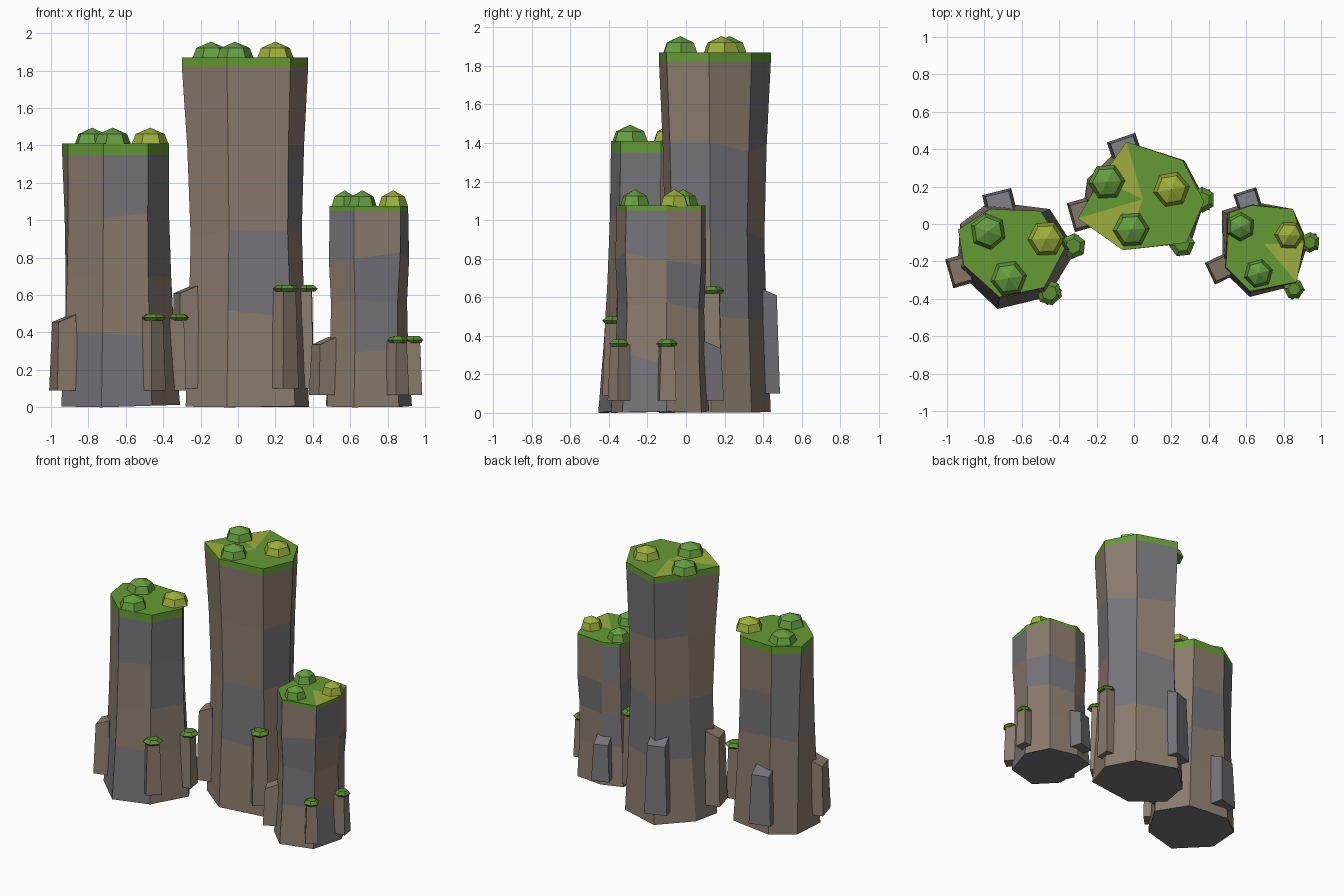
import bpy, bmesh, math, random
from mathutils import Vector

random.seed(4)
cube = bpy.data.objects.get("Cube")
if cube:
    bpy.data.objects.remove(cube, do_unlink=True)


def material(name, rgb):
    m = bpy.data.materials.new(name)
    m.use_nodes = True
    m.diffuse_color = (*rgb, 1)
    m.node_tree.nodes["Principled BSDF"].inputs["Base Color"].default_value = (*rgb, 1)
    return m


BROWN = material("brown rock", (0.26, 0.20, 0.155))
GREY = material("grey rock", (0.18, 0.175, 0.19))
GRASS = material("grass green", (0.13, 0.33, 0.035))
LIME = material("lime grass", (0.34, 0.43, 0.045))
LEAF = material("shrub green", (0.13, 0.34, 0.05))
MOSS = material("moss green", (0.10, 0.27, 0.03))


def finish(bm, name, mats):
    bmesh.ops.recalc_face_normals(bm, faces=bm.faces)
    mesh = bpy.data.meshes.new(name)
    bm.to_mesh(mesh)
    bm.free()
    for m in mats:
        mesh.materials.append(m)
    ob = bpy.data.objects.new(name, mesh)
    bpy.context.collection.objects.link(ob)


def loft(bm, rings, rule):
    """Skin a stack of rings; rule(column, row) gives the material index."""
    rows = [[bm.verts.new(p) for p in ring] for ring in rings]
    n = len(rows[0])
    for r in range(len(rows) - 1):
        for c in range(n):
            d = (c + 1) % n
            f = bm.faces.new((rows[r][c], rows[r][d], rows[r + 1][d], rows[r + 1][c]))
            f.material_index = rule(c, r)
    return rows


def pillar(name, base, top, levels, waists, cap_top, columns, lime):
    """Faceted column with mixed rock faces and a thin grass cap."""
    n = len(base)
    rings = []
    for i, (z, w) in enumerate(zip(levels, waists)):
        t = z / levels[-1]
        pts = [Vector(b).lerp(Vector(p), t) for b, p in zip(base, top)]
        mid = sum(pts, Vector((0, 0))) / n
        wobble = 0.03 if 0 < i < len(levels) - 1 else 0
        if i == 0:
            heights = [random.uniform(0, 0.015) for _ in pts]
            heights[1] = 0
        else:
            heights = [z + random.uniform(-wobble, wobble) for _ in pts]
        rings.append([(*(mid + (p - mid) * w), h) for p, h in zip(pts, heights)])
    bm = bmesh.new()
    rows = loft(bm, rings, lambda c, r: int(columns[c][r] == "g"))
    bm.faces.new(rows[0][::-1]).material_index = 1
    finish(bm, name + "_pillar", [BROWN, GREY])

    # grass cap, fanned from its centre so patches can differ
    bm = bmesh.new()
    rim = [(p[0], p[1], cap_top) for p in rings[-1]]
    rows = loft(bm, [rings[-1], rim], lambda c, r: 0)
    centre = bm.verts.new(sum((Vector(p) for p in rim), Vector()) / n)
    for c in range(n):
        f = bm.faces.new((rows[1][c], rows[1][(c + 1) % n], centre))
        f.material_index = int(c in lime)
    finish(bm, name + "_grass_cap", [GRASS, LIME])


def ring(x, y, z, r, turn, n=6):
    return [(x + r * math.cos(turn + math.tau * k / n),
             y + r * math.sin(turn + math.tau * k / n), z) for k in range(n)]


def shrub(name, x, y, z, r, h, mat):
    """Six-sided flattened dome."""
    turn = random.uniform(0, 1)
    bm = bmesh.new()
    rows = loft(bm, [ring(x, y, z - 0.005, r, turn),
                     ring(x, y, z + h * 0.6, r * 0.78, turn)], lambda c, r: 0)
    tip = bm.verts.new((x, y, z + h))
    for c in range(6):
        bm.faces.new((rows[1][c], rows[1][(c + 1) % 6], tip))
    bm.faces.new(rows[0][::-1])
    finish(bm, name, [mat])


def rock(name, x, y, angle, width, depth, z0, z1, slope, mat):
    """Tapered block leaning on a pillar, its top sloping outward."""
    out = Vector((math.cos(angle), math.sin(angle), 0))
    side = Vector((-out.y, out.x, 0))
    rings = []
    for z, s, drop in ((z0, 1, 0), (z1, 0.8, slope)):
        rings.append([Vector((x, y, z - (drop if o > 0 else 0))) + out * o * depth * s / 2
                      + side * k * width * s / 2
                      for o, k in ((1, -1), (1, 1), (-1, 1), (-1, -1))])
    bm = bmesh.new()
    rows = loft(bm, rings, lambda c, r: 0)
    bm.faces.new(rows[0][::-1])
    bm.faces.new(rows[1])
    finish(bm, name, [mat])


def moss(name, x, y, z, r):
    """Thin six-sided pad on a ledge."""
    turn = random.uniform(0, 1)
    bm = bmesh.new()
    rows = loft(bm, [ring(x, y, z - 0.015, r * 0.8, turn), ring(x, y, z, r, turn),
                     ring(x, y, z + 0.02, r * 0.6, turn)], lambda c, r: 0)
    bm.faces.new(rows[0][::-1])
    bm.faces.new(rows[-1])
    finish(bm, name, [MOSS])


# the three pillars
pillar("tall",
       [(-.28, .03), (-.06, -.14), (.305, -.1), (.38, .13), (.27, .34), (-.04, .44), (-.25, .24)],
       [(-.3, .03), (-.06, -.14), (.28, -.1), (.375, .12), (.26, .34), (-.04, .44), (-.18, .24)],
       [0, .5, .92, 1.38, 1.82], [1, .93, .89, .93, 1], 1.87,
       ["bbbb", "bgbb", "bbgb", "bggb", "bgbg", "bgbg", "bgbb"], {5, 0})
pillar("left",
       [(-.945, -.25), (-.73, -.455), (-.46, -.39), (-.31, -.14), (-.45, .08), (-.77, .12), (-.93, 0)],
       [(-.91, -.22), (-.72, -.39), (-.48, -.34), (-.37, -.13), (-.5, .07), (-.77, .08), (-.94, -.03)],
       [0, .4, .7, 1.03, 1.35], [1, .96, .95, .96, 1], 1.41,
       ["gbbb", "gbbg", "bbgg", "bgbb", "bbgb", "bbgg", "bbbb"], set())
pillar("short",
       [(.475, -.25), (.62, -.39), (.86, -.33), (.93, -.1), (.85, .08), (.63, .12), (.47, .07)],
       [(.49, -.23), (.62, -.36), (.87, -.31), (.91, -.1), (.85, .08), (.63, .1), (.51, .06)],
       [0, .28, .55, .8, 1.05], [1, .94, .93, 1, 1], 1.075,
       ["bbbg", "bggb", "gbbg", "bbgb", "bbgb", "bgbg", "bbgb"], {2})

# shrubs on the caps, one lime one per pillar
caps = {
    "tall": (1.87, .1, [(-.145, .225), (-.015, -.03), (.2, .185)]),
    "left": (1.41, .1, [(-.78, -.04), (-.67, -.29), (-.47, -.08)]),
    "short": (1.075, .08, [(.57, -.015), (.665, -.265), (.83, -.06)]),
}
for name, (z, r, spots) in caps.items():
    for i, (x, y) in enumerate(spots):
        shrub(f"{name}_shrub_{i + 1}", x, y, z, r, 0.085, LIME if i == 2 else LEAF)

# ledges: mossy blocks in front and right, bare slabs left and behind
ledges = {
    "tall": ((.04, .14), .1, .63, [(.25, -.1), (.355, .13)], [(-.28, .05), (-.05, .405)]),
    "left": ((-.65, -.17), .09, .475, [(-.46, -.36), (-.335, -.12)], [(-.93, -.25), (-.72, .115)]),
    "short": ((.69, -.13), .065, .355, [(.85, -.34), (.93, -.1)], [(.46, -.24), (.61, .12)]),
}
for name, (mid, z0, z1, mossy, bare) in ledges.items():
    size = 0.8 if name == "short" else 1
    for i, (x, y) in enumerate(mossy):
        a = math.atan2(y - mid[1], x - mid[0])
        rock(f"{name}_ledge_{i + 1}", x, y, a, .11 * size, .1, z0, z1, .01, BROWN)
        moss(f"{name}_ledge_moss_{i + 1}", x + .01 * math.cos(a), y + .01 * math.sin(a),
             z1 + .005, .07 * size)
    for i, (x, y) in enumerate(bare):
        a = math.atan2(y - mid[1], x - mid[0])
        rock(f"{name}_slab_{i + 1}", x, y, a, .16 * size, .12, z0, z1 + .02, .04,
             GREY if i else BROWN)
